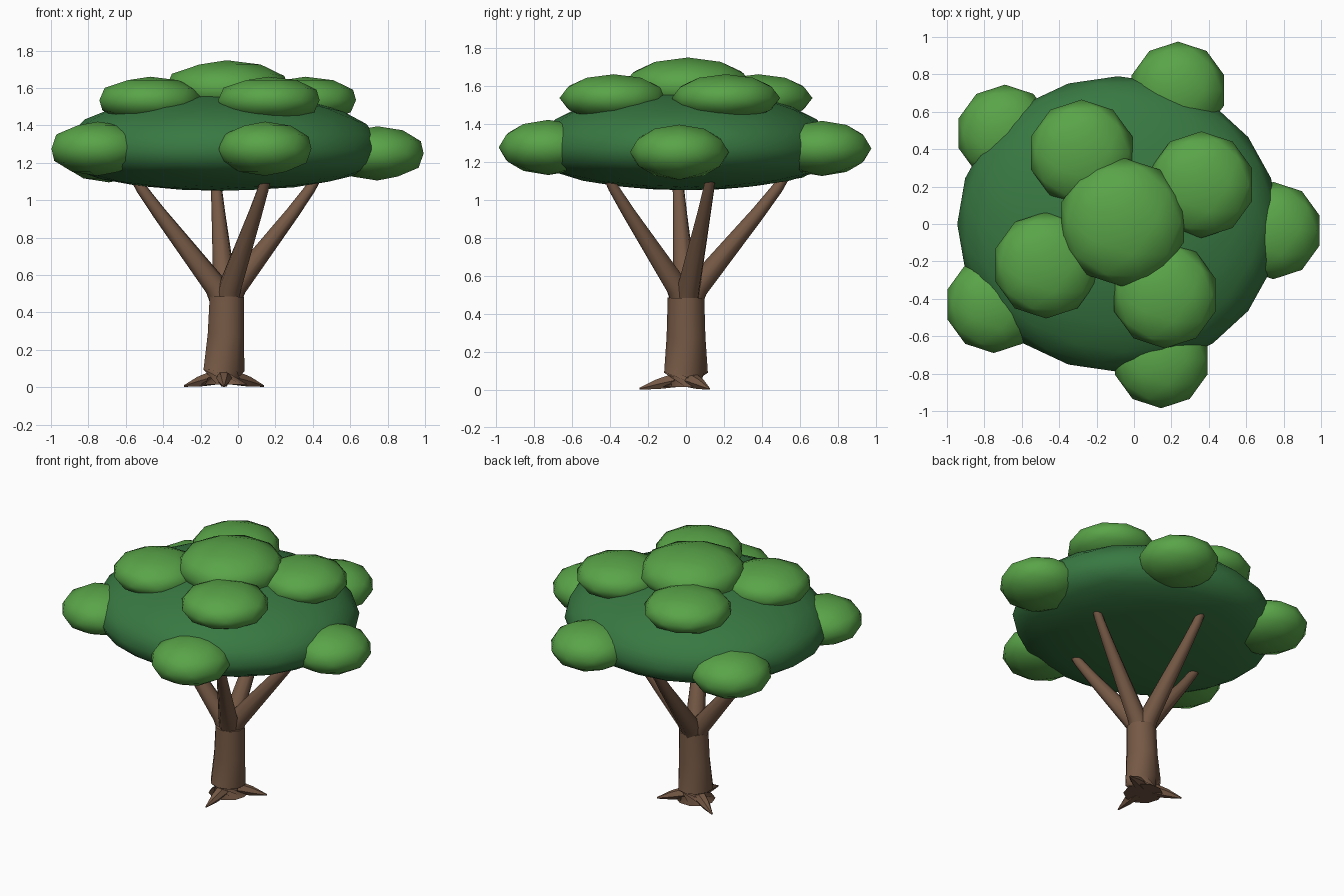
import bpy, bmesh, math
from mathutils import Vector

old = bpy.data.objects.get("Cube")
if old:
    bpy.data.objects.remove(old)


def material(name, rgb):
    m = bpy.data.materials.new(name)
    m.use_nodes = True
    m.diffuse_color = (*rgb, 1)
    m.node_tree.nodes["Principled BSDF"].inputs["Base Color"].default_value = (*rgb, 1)
    return m


bark = material("brown bark", (0.18, 0.10, 0.06))
dark_leaf = material("dark green leaves", (0.04, 0.19, 0.055))
light_leaf = material("light green leaves", (0.10, 0.37, 0.065))


def finish(bm, name, mat, angle):
    bmesh.ops.recalc_face_normals(bm, faces=bm.faces)
    mesh = bpy.data.meshes.new(name)
    bm.to_mesh(mesh)
    bm.free()
    mesh.materials.append(mat)
    ob = bpy.data.objects.new(name, mesh)
    bpy.context.collection.objects.link(ob)
    bpy.ops.object.select_all(action="DESELECT")
    ob.select_set(True)
    bpy.context.view_layer.objects.active = ob
    bpy.ops.object.shade_smooth_by_angle(angle=math.radians(angle))
    return ob


def limb(name, points, radii, sides):
    """Tapered tube through the points, capped at both ends."""
    bm = bmesh.new()
    pts = [Vector(p) for p in points]
    rings = []
    for i, (p, r) in enumerate(zip(pts, radii)):
        d = pts[min(i + 1, len(pts) - 1)] - pts[max(i - 1, 0)]
        q = d.to_track_quat("Z", "Y")
        rings.append([bm.verts.new(p + q @ Vector((r * math.cos(a), r * math.sin(a), 0)))
                      for a in (math.tau * k / sides for k in range(sides))])
    for lo, hi in zip(rings, rings[1:]):
        for k in range(sides):
            n = (k + 1) % sides
            bm.faces.new((lo[k], lo[n], hi[n], hi[k]))
    bm.faces.new(rings[0][::-1])
    bm.faces.new(rings[-1])
    return finish(bm, name, bark, 50)


def leaf_clump(name, mat, centre, size, detail, flat=None):
    """Squashed ball; flat sets a separate, blunter depth for the underside."""
    bm = bmesh.new()
    bmesh.ops.create_icosphere(bm, subdivisions=detail, radius=1)
    for v in bm.verts:
        x, y, z = v.co
        height = -flat * abs(z) ** 0.8 if flat and z < 0 else z * size[2]
        v.co = Vector(centre) + Vector((x * size[0], y * size[1], height))
    return finish(bm, name, mat, 80)


# Trunk
TX = -0.075
limb("trunk",
     [(TX, 0, 0.015), (TX, 0, 0.09), (TX + 0.01, 0, 0.28), (TX + 0.015, 0, 0.485)],
     [0.125, 0.115, 0.102, 0.096], 10)

# Three pointed roots around the base
for i, deg in enumerate((30, 150, 270)):
    c, s = math.cos(math.radians(deg)), math.sin(math.radians(deg))
    limb(f"root_{i + 1}",
         [(TX + r * c, r * s, z) for r, z in ((0.06, 0.05), (0.15, 0.03), (0.245, 0.006))],
         [0.042, 0.03, 0.005], 6)

# Four branches that bend upward into the crown
for i, (dx, dy) in enumerate(((0.45, 0.12), (-0.05, 0.48), (-0.45, -0.04), (0.20, -0.38))):
    path = ((0.02, 0.42), (0.12, 0.54), (0.79, 0.93), (1.0, 1.06), (1.12, 1.15))
    limb(f"branch_{i + 1}", [(TX + 0.01 + dx * t, dy * t, z) for t, z in path],
         [0.06, 0.062, 0.037, 0.03, 0.024], 8)

# Main crown
leaf_clump("crown", dark_leaf, (-0.085, 0, 1.27), (0.86, 0.79, 0.31), 3, flat=0.22)

# Clumps on top of the crown
leaf_clump("top_clump", light_leaf, (-0.06, 0.01, 1.595), (0.345, 0.345, 0.153), 2)
for i, (x, y) in enumerate(((-0.28, 0.38), (0.36, 0.21), (-0.47, -0.22), (0.165, -0.38))):
    leaf_clump(f"upper_clump_{i + 1}", light_leaf, (x, y, 1.535), (0.285, 0.285, 0.125), 2)

# Clumps around the rim
for i, (x, y, z) in enumerate(((0.745, -0.035, 1.25), (0.145, -0.725, 1.275),
                               (-0.75, -0.43, 1.275), (-0.69, 0.485, 1.24),
                               (0.235, 0.715, 1.27))):
    leaf_clump(f"rim_clump_{i + 1}", light_leaf, (x, y, z), (0.26, 0.26, 0.145), 2)
